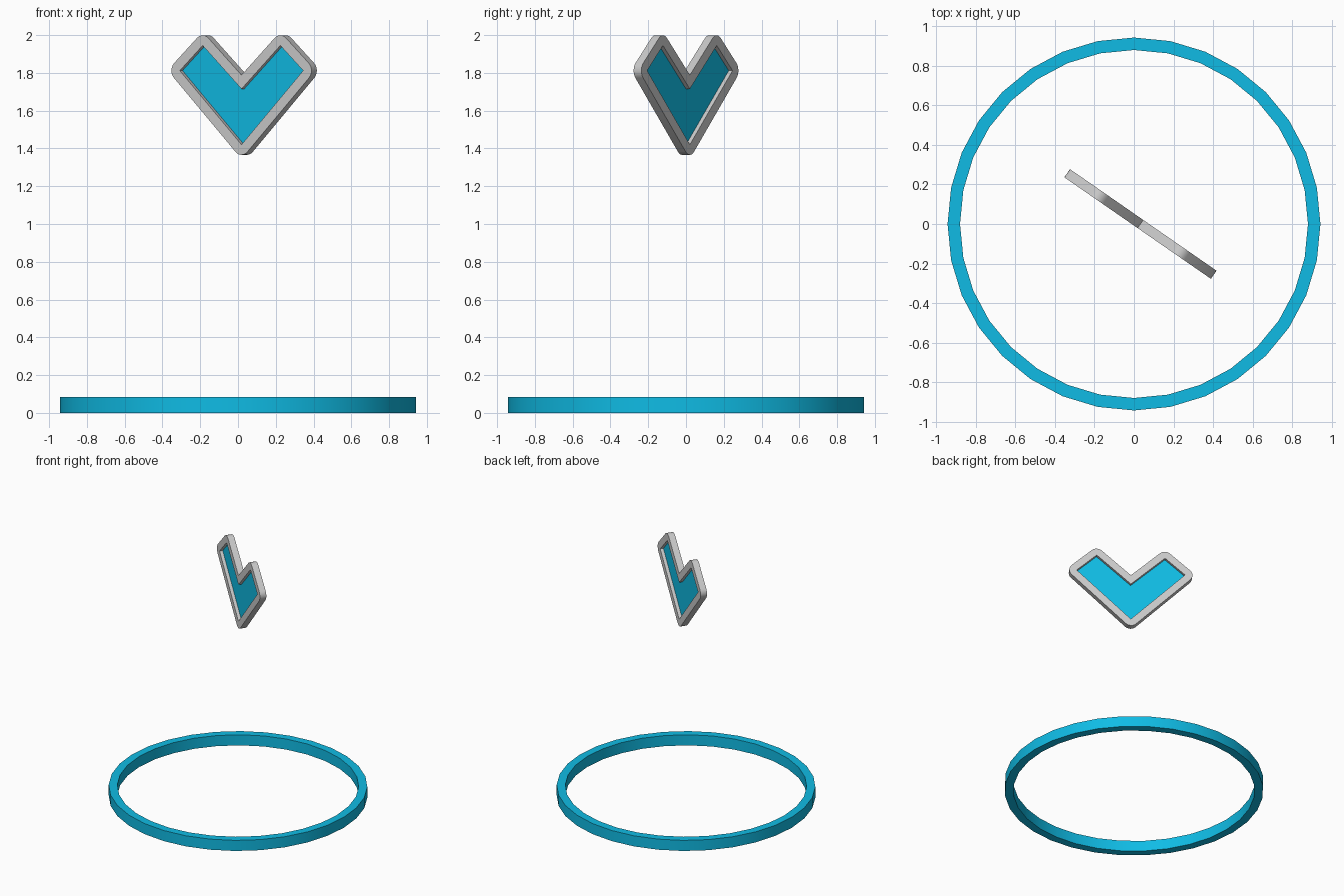
import bpy, bmesh, math
from mathutils import Vector

if "Cube" in bpy.data.objects:
    bpy.data.objects.remove(bpy.data.objects["Cube"])

teal = bpy.data.materials.new("teal")
teal.diffuse_color = (0.005, 0.5, 0.78, 1)
teal.use_nodes = True
teal.node_tree.nodes["Principled BSDF"].inputs["Base Color"].default_value = teal.diffuse_color

BORDER, HALF_DEPTH = 0.054, 0.025
ROT = (math.pi / 2, 0, math.radians(-34.7))
CENTRE = (0.0325, 0, 0)


def smooth(obj):
    bpy.ops.object.select_all(action='DESELECT')
    obj.select_set(True)
    bpy.context.view_layer.objects.active = obj
    bpy.ops.object.shade_smooth_by_angle(angle=math.radians(30))


def mesh_object(name, bm):
    me = bpy.data.meshes.new(name)
    bm.to_mesh(me)
    bm.free()
    obj = bpy.data.objects.new(name, me)
    bpy.context.collection.objects.link(obj)
    return obj


def prism_band(name, outer, inner, z0, z1):
    """Closed band between two loops of equal length."""
    bm = bmesh.new()
    n = len(outer)
    loops = [[bm.verts.new((p[0], p[1], z)) for p in pts]
             for pts, z in ((outer, z0), (outer, z1), (inner, z1), (inner, z0))]
    for a, b in zip(loops, loops[1:] + loops[:1]):
        for i in range(n):
            j = (i + 1) % n
            bm.faces.new((a[i], a[j], b[j], b[i]))
    # Repeated inner corners collapse into fans
    bmesh.ops.remove_doubles(bm, verts=bm.verts, dist=1e-5)
    bmesh.ops.recalc_face_normals(bm, faces=bm.faces)
    return mesh_object(name, bm)


def circle(r, n=32):
    return [(r * math.cos(2 * math.pi * i / n), r * math.sin(2 * math.pi * i / n))
            for i in range(n)]


# Ground ring
ring = prism_band("base_ring", circle(0.943), circle(0.88), 0, 0.085)
ring.data.materials.append(teal)
smooth(ring)

# Chevron outline, counter-clockwise, mirrored from its right half
right = [(0.397, 1.812), (0.25, 1.945)]
outline = [Vector(p) for p in
           [(0, 1.42)] + right + [(0, 1.715)] + [(-x, z) for x, z in reversed(right)]]

# Border: outline offset outwards, rounded on outward corners, mitred in the notch
outer, inner = [], []
for i, p in enumerate(outline):
    d0 = (p - outline[i - 1]).normalized()
    d1 = (outline[(i + 1) % len(outline)] - p).normalized()
    n0, n1 = Vector((d0.y, -d0.x)), Vector((d1.y, -d1.x))
    if d0.cross(d1) < 0:
        outer.append(p + (n0 + n1) * BORDER / (1 + n0.dot(n1)))
        inner.append(p)
        continue
    a0 = math.atan2(n0.y, n0.x)
    turn = math.atan2(n0.cross(n1), n0.dot(n1))
    for k in range(7):
        a = a0 + turn * k / 6
        outer.append(p + BORDER * Vector((math.cos(a), math.sin(a))))
        inner.append(p)

frame = prism_band("chevron_frame", outer, inner, -HALF_DEPTH, HALF_DEPTH)
smooth(frame)

# Recessed panel on the middle plane of the frame
bm = bmesh.new()
bm.faces.new([bm.verts.new((p.x, p.y, 0)) for p in outline])
panel = mesh_object("chevron_panel", bm)
panel.data.materials.append(teal)

for obj in (frame, panel):
    obj.rotation_euler = ROT
    obj.location = CENTRE
